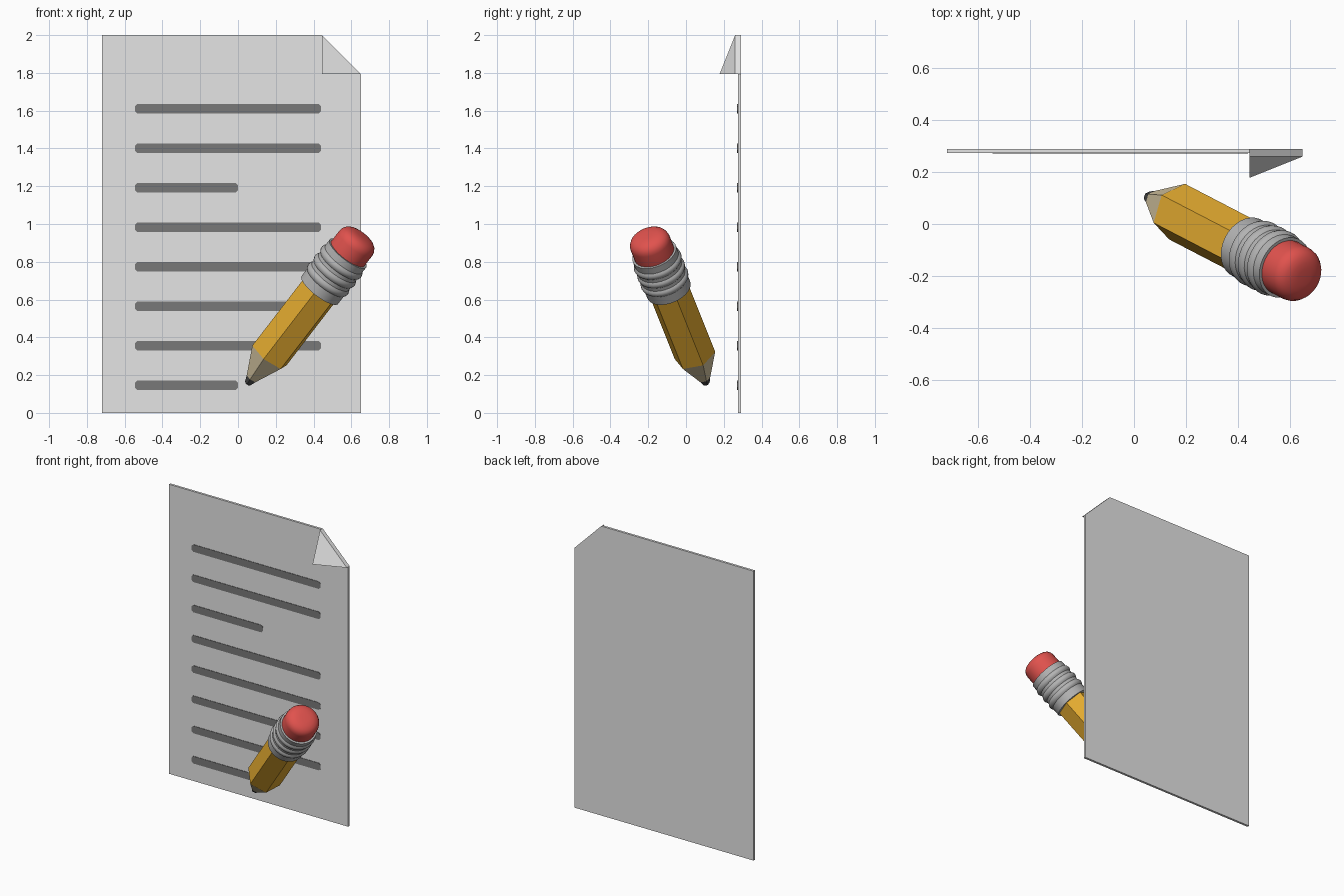
import bpy, bmesh, math
from mathutils import Vector, Matrix

if "Cube" in bpy.data.objects:
    bpy.data.objects.remove(bpy.data.objects["Cube"])


def material(name, rgb):
    m = bpy.data.materials.new(name)
    m.diffuse_color = (*rgb, 1)
    m.use_nodes = True
    m.node_tree.nodes["Principled BSDF"].inputs["Base Color"].default_value = m.diffuse_color
    return m


PAPER = material("paper_grey", (0.78, 0.78, 0.78))
INK = material("line_grey", (0.19, 0.19, 0.19))
YELLOW = material("pencil_yellow", (0.80, 0.42, 0.03))
WOOD = material("bare_wood", (0.68, 0.57, 0.36))
LEAD = material("dark_lead", (0.06, 0.06, 0.06))
METAL = material("ferrule_metal", (0.45, 0.45, 0.45))
RUBBER = material("eraser_red", (0.75, 0.085, 0.075))


def add_object(name, bm, mat, smooth=False):
    bmesh.ops.recalc_face_normals(bm, faces=bm.faces)
    mesh = bpy.data.meshes.new(name)
    bm.to_mesh(mesh)
    bm.free()
    mesh.materials.append(mat)
    ob = bpy.data.objects.new(name, mesh)
    bpy.context.collection.objects.link(ob)
    if smooth:
        bpy.ops.object.select_all(action='DESELECT')
        ob.select_set(True)
        bpy.context.view_layer.objects.active = ob
        bpy.ops.object.shade_smooth_by_angle(angle=math.radians(35))
    return ob


def prism(name, points, offset, mat):
    """Extrude a polygon of 3D points by an offset vector."""
    bm = bmesh.new()
    a = [bm.verts.new(p) for p in points]
    b = [bm.verts.new(Vector(p) + Vector(offset)) for p in points]
    bm.faces.new(a)
    bm.faces.new(b[::-1])
    for i in range(len(a)):
        j = (i + 1) % len(a)
        bm.faces.new((a[i], a[j], b[j], b[i]))
    return add_object(name, bm, mat)


# Pencil frame: local z runs from the tip to the eraser
TIP = Vector((0.05, 0.108, 0.153))
D = Vector((0.77, -0.40, 1.0)).normalized()
H = D.cross(Vector((0, 0, 1))).normalized()
K = D.cross(H)
FRAME = Matrix.Translation(TIP) @ Matrix((H, K, D)).transposed().to_4x4()


def lathe(name, profile, sides, mat, smooth=False):
    """Rings of (distance from tip, radius) with capped ends."""
    bm = bmesh.new()
    rings = []
    for z, r in profile:
        ring = []
        for i in range(sides):
            a = math.radians(15) + math.tau * i / sides
            ring.append(bm.verts.new(FRAME @ Vector((r * math.cos(a), r * math.sin(a), z))))
        rings.append(ring)
    for lo, hi in zip(rings, rings[1:]):
        for i in range(sides):
            j = (i + 1) % sides
            bm.faces.new((lo[i], lo[j], hi[j], hi[i]))
    bm.faces.new(rings[0][::-1])
    bm.faces.new(rings[-1])
    return add_object(name, bm, mat, smooth)


# Paper sheet with the top right corner cut off
FRONT, BACK = 0.274, 0.29
sheet = [(-0.72, 0), (0.65, 0), (0.65, 1.795), (0.445, 2.0), (-0.72, 2.0)]
prism("paper_sheet", [(x, FRONT, z) for x, z in sheet], (0, BACK - FRONT, 0), PAPER)

# Corner flap folded forward
prism("folded_corner",
      [(0.445, 0.26, 2.0), (0.65, 0.26, 1.795), (0.445, 0.178, 1.795)],
      (0, 0.016, 0), PAPER)

# Written lines: thin plates with chamfered ends, every fifth one short
for n in range(8):
    z = 1.61 - n * 0.209
    x0, x1 = -0.545, (0.0 if n in (2, 7) else 0.44)
    h, c = 0.025, 0.012
    outline = [(x0 + c, z - h), (x1 - c, z - h), (x1, z - h + c), (x1, z + h - c),
               (x1 - c, z + h), (x0 + c, z + h), (x0, z + h - c), (x0, z - h + c)]
    prism(f"text_line_{n + 1}", [(x, FRONT - 0.003, y) for x, y in outline],
          (0, 0.004, 0), INK)

# Pencil: lead, sharpened wood and hexagonal body
lathe("pencil_lead", [(0, 0.014), (0.008, 0.021), (0.04, 0.034)], 6, LEAD)
lathe("pencil_wood", [(0.04, 0.034), (0.20, 0.113)], 6, WOOD)
lathe("pencil_body", [(0.20, 0.113), (0.68, 0.113)], 6, YELLOW)

# Metal ferrule with rounded ridges
ferrule = [(0.66, 0.112), (0.66, 0.122), (0.715, 0.122)]
for start in (0.715, 0.775, 0.835):
    ferrule += [(start + 0.008, 0.129), (start + 0.02, 0.132),
                (start + 0.032, 0.129), (start + 0.04, 0.122), (start + 0.06, 0.122)]
ferrule += [(0.915, 0.122), (0.915, 0.108)]
lathe("pencil_ferrule", ferrule, 32, METAL, True)

# Eraser with a rounded end
lathe("pencil_eraser", [(0.90, 0.11), (0.985, 0.11), (1.003, 0.107), (1.02, 0.097),
                        (1.032, 0.081), (1.04, 0.058), (1.043, 0.03)], 32, RUBBER, True)
